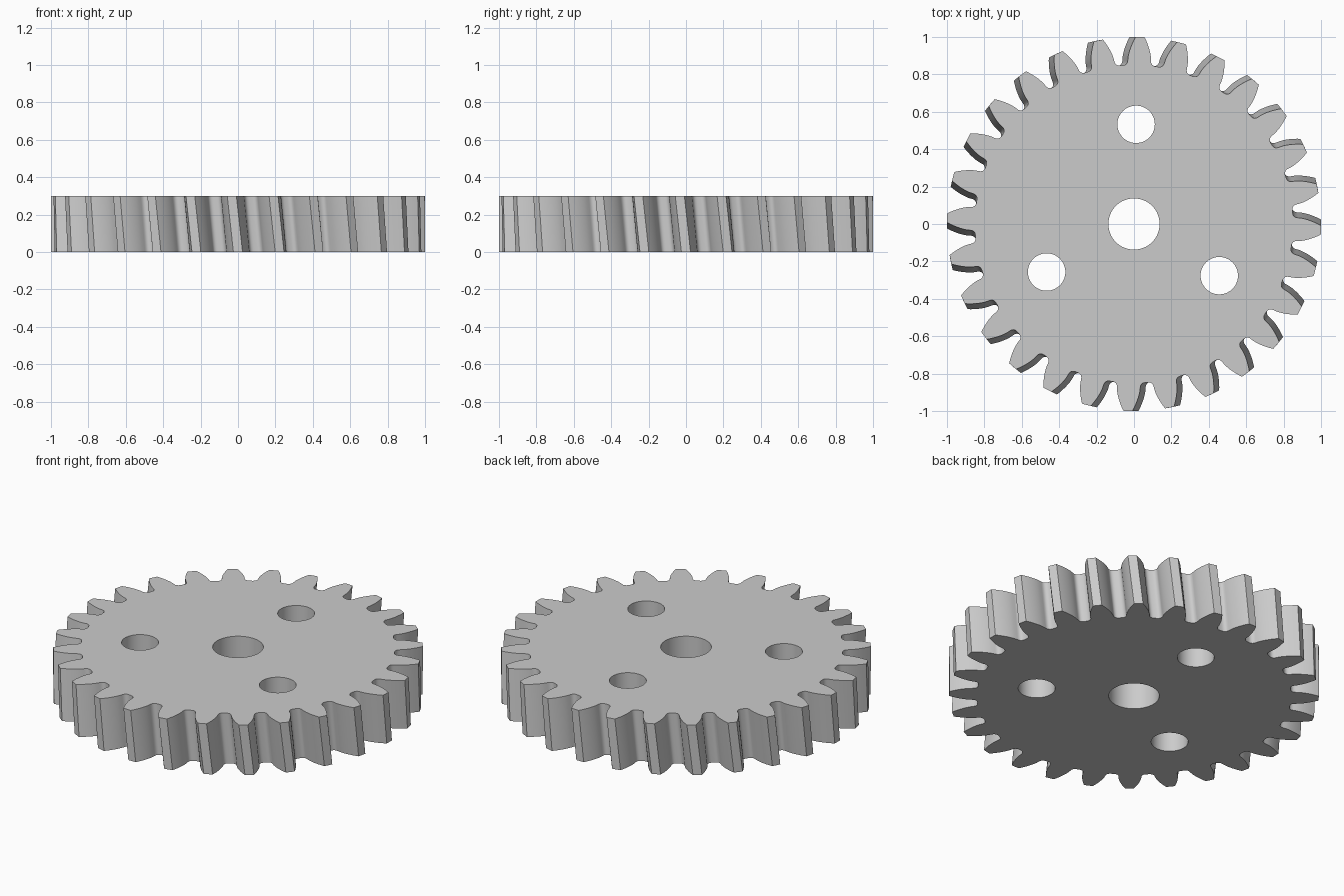
import bpy
import bmesh
from math import acos, cos, pi, radians, sin, tan

TEETH = 28
HEIGHT = 0.3
TIP_R, ROOT_R = 1.0, 0.85
PITCH_R = TIP_R * TEETH / (TEETH + 2)
PRESSURE = radians(20)
BASE_R = PITCH_R * cos(PRESSURE)
TOP_TURN = radians(-1.9)      # helical teeth: the top is turned against the bottom
HOLE_TURN = radians(88.8)

if "Cube" in bpy.data.objects:
    bpy.data.objects.remove(bpy.data.objects["Cube"])


def involute(angle):
    return tan(angle) - angle


def half_tooth():
    """Radius and half-angle pairs from the valley up to the tip."""
    pts = [(ROOT_R, 0.101), (0.852, 0.089), (0.858, 0.079), (0.867, 0.073)]
    steps = 7
    for i in range(steps + 1):
        r = BASE_R + (TIP_R - BASE_R) * i / steps
        a = acos(min(1.0, BASE_R / r))
        pts.append((r, pi / (2 * TEETH) + involute(PRESSURE) - involute(a)))
    return pts


def gear_outline(turn):
    half = half_tooth()
    tooth = [(r, -a) for r, a in half] + [(r, a) for r, a in reversed(half)]
    return [(r * cos(a + turn + k * 2 * pi / TEETH), r * sin(a + turn + k * 2 * pi / TEETH))
            for k in range(TEETH) for r, a in tooth]


def circle(x, y, radius, count=64):
    return [(x + radius * cos(2 * pi * i / count), y + radius * sin(2 * pi * i / count))
            for i in range(count)]


def add_wall(bm, lower, upper):
    """Join two outlines with a wall; return the rim edges of each end."""
    n = len(lower)
    low = [bm.verts.new((x, y, 0)) for x, y in lower]
    top = [bm.verts.new((x, y, HEIGHT)) for x, y in upper]
    for i in range(n):
        j = (i + 1) % n
        bm.faces.new((low[i], low[j], top[j], top[i]))
    return [[bm.edges.get((ring[i], ring[(i + 1) % n])) for i in range(n)]
            for ring in (low, top)]


# Toothed rim, centre bore and three lightening holes
bm = bmesh.new()
rims = [add_wall(bm, gear_outline(0), gear_outline(TOP_TURN))]
holes = [circle(0, 0, 0.137)]
for k in range(3):
    a = HOLE_TURN + k * 2 * pi / 3
    holes.append(circle(0.533 * cos(a), 0.533 * sin(a), 0.1))
rims += [add_wall(bm, h, h) for h in holes]

# Flat faces, filled around the holes
for end in (0, 1):
    edges = [e for rim in rims for e in rim[end]]
    bmesh.ops.triangle_fill(bm, edges=edges, use_beauty=True, use_dissolve=False)
bmesh.ops.recalc_face_normals(bm, faces=bm.faces[:])

mesh = bpy.data.meshes.new("gear_wheel")
bm.to_mesh(mesh)
bm.free()
gear = bpy.data.objects.new("gear_wheel", mesh)
bpy.context.collection.objects.link(gear)

# Plain grey metal
grey = bpy.data.materials.new("plain_grey")
grey.use_nodes = True
colour = (0.6, 0.6, 0.6, 1)
grey.diffuse_color = colour
grey.node_tree.nodes["Principled BSDF"].inputs["Base Color"].default_value = colour
mesh.materials.append(grey)

bpy.context.view_layer.objects.active = gear
gear.select_set(True)
bpy.ops.object.shade_smooth_by_angle(angle=radians(30))
